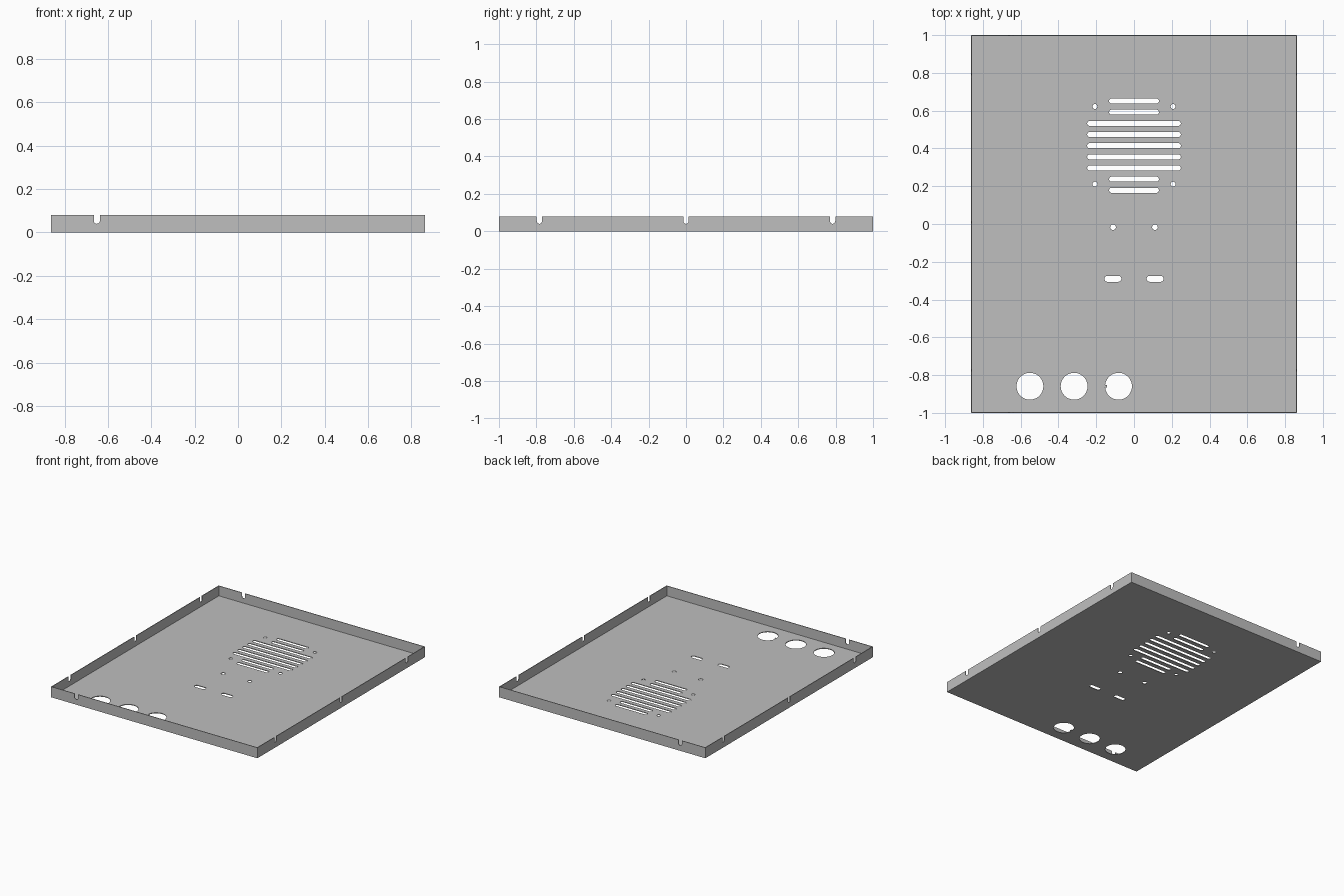
import bpy
import math

HX, HY, H, T = 0.862, 1.0, 0.08, 0.005   # half width, half length, height, sheet thickness

if "Cube" in bpy.data.objects:
    bpy.data.objects.remove(bpy.data.objects["Cube"], do_unlink=True)

steel = bpy.data.materials.new("grey sheet metal")
steel.use_nodes = True
GREY = (0.52, 0.52, 0.52, 1)
steel.diffuse_color = GREY
steel.node_tree.nodes["Principled BSDF"].inputs["Base Color"].default_value = GREY


def arc(cx, cy, r, start, end, n):
    """Points on an arc, angles in degrees."""
    angles = [math.radians(start + (end - start) * i / n) for i in range(n + 1)]
    return [(cx + r * math.cos(a), cy + r * math.sin(a)) for a in angles]


def circle(cx, cy, r, n=48):
    return arc(cx, cy, r, 0, 360, n)[:-1]


def slot(cx, cy, half_length, r):
    """Horizontal slot with round ends."""
    d = half_length - r
    return arc(cx + d, cy, r, -90, 90, 10) + arc(cx - d, cy, r, 90, 270, 10)


def sheet(name, outlines, location=(0, 0, 0), rotation=(0, 0, 0)):
    """Flat plate of thickness T from an outline followed by its holes."""
    curve = bpy.data.curves.new(name, "CURVE")
    curve.dimensions = "2D"
    curve.fill_mode = "BOTH"
    curve.extrude = T / 2
    for points in outlines:
        spline = curve.splines.new("POLY")
        spline.points.add(len(points) - 1)
        for p, (x, y) in zip(spline.points, points):
            p.co = (x, y, 0, 1)
        spline.use_cyclic_u = True
        spline.use_smooth = False
    obj = bpy.data.objects.new(name, curve)
    bpy.context.collection.objects.link(obj)
    obj.location, obj.rotation_euler = location, rotation
    bpy.ops.object.select_all(action="DESELECT")
    obj.select_set(True)
    bpy.context.view_layer.objects.active = obj
    bpy.ops.object.convert(target="MESH")
    obj = bpy.context.object
    obj.data.materials.clear()
    obj.data.materials.append(steel)
    return obj


def wall(name, half, notches, location, turn):
    """Upright flange with round-bottomed notches in its top edge."""
    r = 0.014
    outline = [(-half, T), (half, T), (half, H)]
    for x in sorted(notches, reverse=True):
        outline += [(x + r, H)] + arc(x, 0.04 + r, r, 0, -180, 10) + [(x - r, H)]
    outline.append((-half, H))
    sheet(name, [outline], location, (math.pi / 2, 0, turn))


# Speaker grille
holes = []
for i in range(9):
    half = 0.248 if 2 <= i <= 6 else 0.132
    holes.append(slot(0, 0.651 - 0.0591 * i, half, 0.0135))

# Screw holes and small slots
for side in (-1, 1):
    holes += [circle(side * 0.207, y, 0.013, 20) for y in (0.622, 0.211)]
    holes.append(circle(side * 0.111, -0.017, 0.015, 20))
    holes.append(slot(side * 0.112, -0.29, 0.045, 0.016))

# Large round openings, the last with a small locating tab
R, CY = 0.071, -0.859
holes += [circle(x, CY, R) for x in (-0.551, -0.317)]
keyed = arc(-0.082, CY, R, -174, 174, 46)
keyed += [(-0.143, keyed[-1][1]), (-0.143, keyed[0][1])]
holes.append(keyed)

# Floor plate
rim = [(-HX, -HY), (HX, -HY), (HX, HY), (-HX, HY)]
sheet("floor_plate", [rim] + holes, (0, 0, T / 2))

# Walls
for name, s in (("front_wall", -1), ("back_wall", 1)):
    wall(name, HX, [-0.651], (0, s * (HY - T / 2), 0), 0)
for name, s in (("right_wall", -1), ("left_wall", 1)):
    wall(name, HY - T, [-0.784, 0, 0.784], (s * (HX - T / 2), 0, 0), math.pi / 2)
